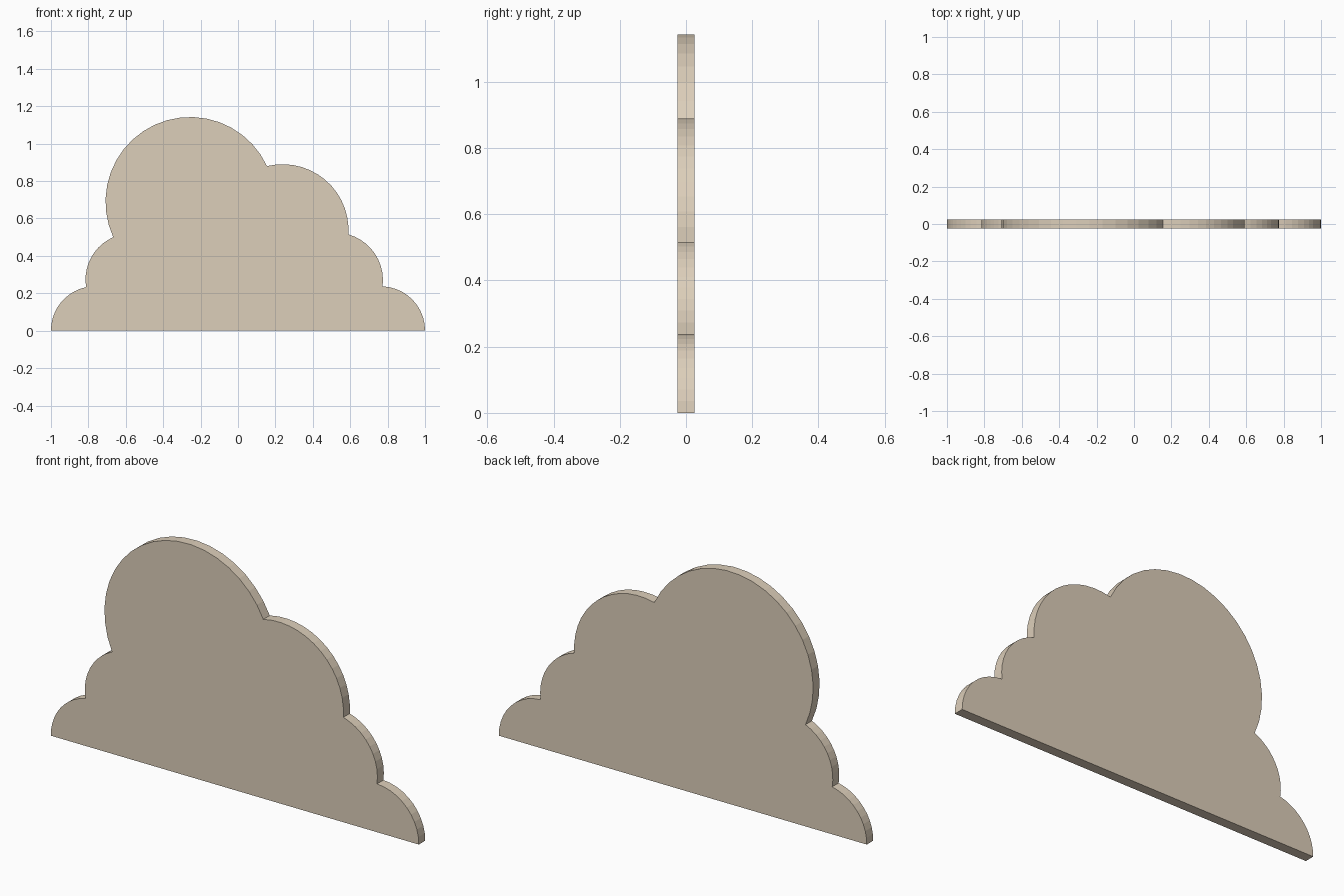
import bpy, bmesh, math

if "Cube" in bpy.data.objects:
    bpy.data.objects.remove(bpy.data.objects["Cube"])

DEPTH = 0.05

# Puffs of the cloud, left to right: centre x, centre z, arc steps
# (each arc runs between the notches listed below)
puffs = [(-0.765, 0.0, 10), (-0.57, 0.27, 10), (-0.255, 0.69, 20),
         (0.24, 0.537, 14), (0.52, 0.27, 10), (0.765, 0.0, 10)]
notches = [(-1.0, 0.0), (-0.812, 0.233), (-0.667, 0.50), (0.155, 0.88),
           (0.59, 0.515), (0.773, 0.237), (1.0, 0.0)]


def arc(centre_x, centre_z, steps, start, end):
    """Clockwise arc from start to end, without the end point."""
    a0 = math.atan2(start[1] - centre_z, start[0] - centre_x)
    a1 = math.atan2(end[1] - centre_z, end[0] - centre_x)
    r0 = math.hypot(start[0] - centre_x, start[1] - centre_z)
    r1 = math.hypot(end[0] - centre_x, end[1] - centre_z)
    if a0 < a1:
        a0 += 2 * math.pi
    points = []
    for i in range(steps):
        t = i / steps
        a, r = a0 + (a1 - a0) * t, r0 + (r1 - r0) * t
        points.append((centre_x + r * math.cos(a), centre_z + r * math.sin(a)))
    return points


# Cloud outline
outline = []
for (cx, cz, steps), start, end in zip(puffs, notches, notches[1:]):
    outline += arc(cx, cz, steps, start, end)
outline.append(notches[-1])

# Flat panel extruded to its thickness
bm = bmesh.new()
face = bm.faces.new([bm.verts.new((x, -DEPTH / 2, z)) for x, z in outline])
result = bmesh.ops.extrude_face_region(bm, geom=[face], use_keep_orig=True)
moved = [g for g in result["geom"] if isinstance(g, bmesh.types.BMVert)]
bmesh.ops.translate(bm, verts=moved, vec=(0, DEPTH, 0))
bmesh.ops.recalc_face_normals(bm, faces=bm.faces)

mesh = bpy.data.meshes.new("cloud_panel")
bm.to_mesh(mesh)
bm.free()
cloud = bpy.data.objects.new("cloud_panel", mesh)
bpy.context.collection.objects.link(cloud)

# Warm beige
beige = bpy.data.materials.new("warm beige")
beige.diffuse_color = (0.72, 0.62, 0.49, 1)
beige.use_nodes = True
beige.node_tree.nodes["Principled BSDF"].inputs["Base Color"].default_value = beige.diffuse_color
mesh.materials.append(beige)
